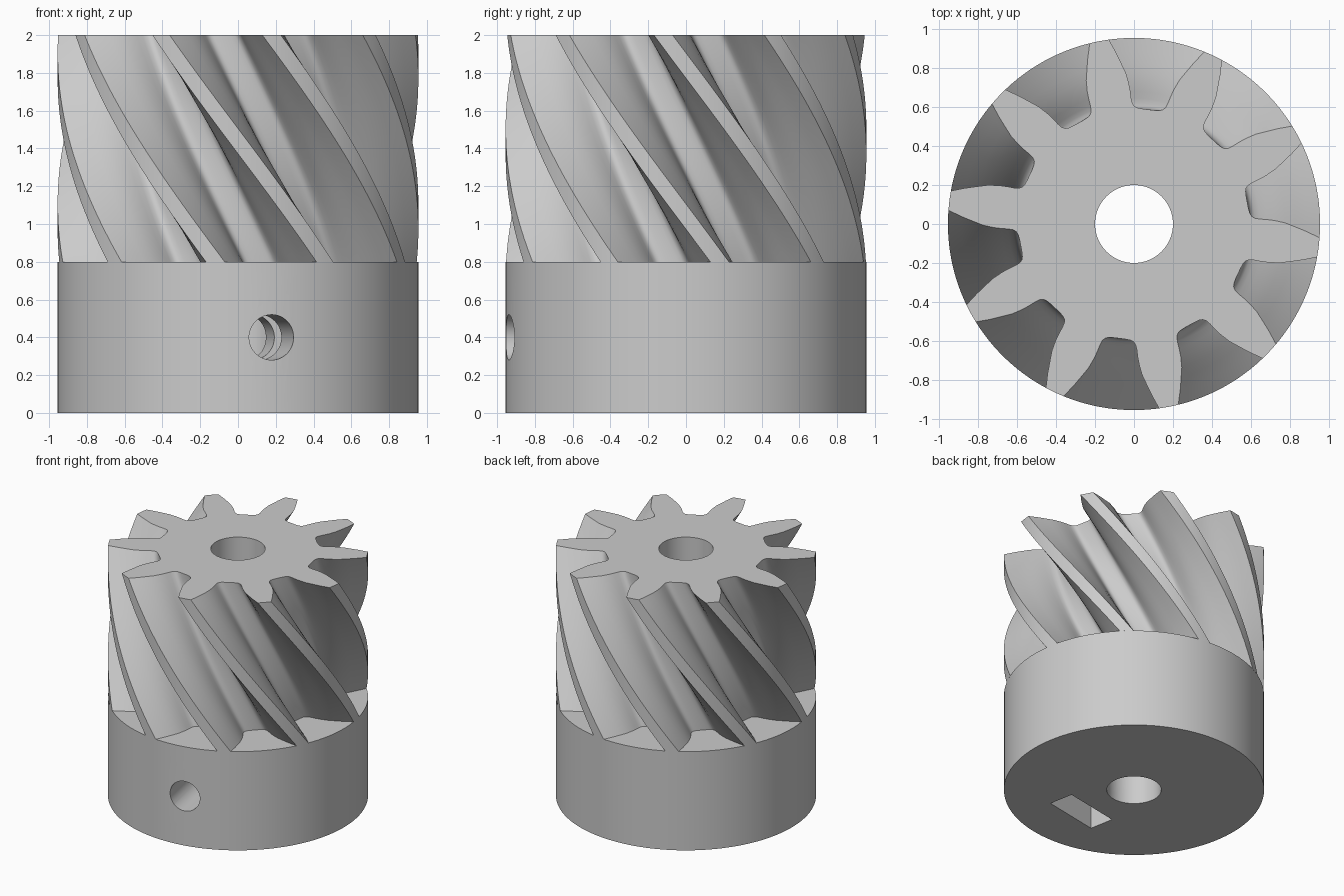
import bpy, bmesh
from math import radians, cos, sin, pi
from mathutils import Matrix, Vector

TEETH, RADIUS, BORE = 10, 0.955, 0.2
HUB_TOP, TOP = 0.8, 2.0
PHASE, TWIST, LAYERS = radians(10.75), radians(54), 36
SCREW_ANGLE = radians(280.75)

cube = bpy.data.objects.get("Cube")
if cube:
    bpy.data.objects.remove(cube, do_unlink=True)

grey = bpy.data.materials.new("plain grey")
grey.use_nodes = True
grey.diffuse_color = (0.6, 0.6, 0.6, 1)
grey.node_tree.nodes["Principled BSDF"].inputs["Base Color"].default_value = (0.6, 0.6, 0.6, 1)


def make_object(name, bm):
    bmesh.ops.recalc_face_normals(bm, faces=bm.faces)
    mesh = bpy.data.meshes.new(name)
    bm.to_mesh(mesh)
    bm.free()
    mesh.materials.append(grey)
    obj = bpy.data.objects.new(name, mesh)
    bpy.context.collection.objects.link(obj)
    return obj


def cylinder(name, radius, length, matrix, sides):
    bm = bmesh.new()
    bmesh.ops.create_cone(bm, cap_ends=True, segments=sides, radius1=radius,
                          radius2=radius, depth=length, matrix=matrix)
    return make_object(name, bm)


def cut(obj, cutters):
    """Subtract each cutter and bake the result into the mesh."""
    for cutter in cutters:
        cutter.hide_render = True
        mod = obj.modifiers.new("cut", "BOOLEAN")
        mod.operation, mod.solver, mod.object = "DIFFERENCE", "EXACT", cutter
    graph = bpy.context.evaluated_depsgraph_get()
    baked = bpy.data.meshes.new_from_object(obj.evaluated_get(graph))
    obj.modifiers.clear()
    obj.data = baked


def smooth(obj):
    bpy.ops.object.select_all(action="DESELECT")
    obj.select_set(True)
    bpy.context.view_layer.objects.active = obj
    bpy.ops.object.shade_smooth_by_angle(angle=radians(30))


# Half of one tooth gap: angle from the gap centre in degrees, radius
half_gap = [(0, .592), (3, .593), (5.5, .597), (7, .605), (8, .62), (8.5, .645),
            (8.8, .68), (9.3, .72), (10.3, .775), (11.7, .825), (13.2, .885),
            (15, RADIUS), (16.5, RADIUS), (18, RADIUS)]
pitch = [(-a, r) for a, r in reversed(half_gap[1:-1])] + half_gap
outline = [(radians(a) + 2 * pi * k / TEETH, r) for k in range(TEETH) for a, r in pitch]

# Helical teeth: the outline swept upward while turning
bm = bmesh.new()
rings = []
for i in range(LAYERS + 1):
    t = i / LAYERS
    turn = PHASE + TWIST * (1 - t)
    z = HUB_TOP + (TOP - HUB_TOP) * t
    rings.append([bm.verts.new((r * cos(a + turn), r * sin(a + turn), z)) for a, r in outline])
count = len(outline)
for low, high in zip(rings, rings[1:]):
    for j in range(count):
        k = (j + 1) % count
        bm.faces.new((low[j], low[k], high[k], high[j]))
bm.faces.new(rings[0][::-1])
bm.faces.new(rings[-1])
gear = make_object("helical_teeth", bm)

# Hub below the teeth
hub = cylinder("hub", RADIUS, HUB_TOP, Matrix.Translation((0, 0, HUB_TOP / 2)), 128)

# Shaft bore, radial screw hole and nut slot
bore = cylinder("bore_cutter", BORE, 3, Matrix.Translation((0, 0, 1)), 64)
direction = Matrix.Rotation(SCREW_ANGLE, 4, "Z")
screw = cylinder("screw_cutter", 0.12, 1.1, direction @ Matrix.Translation((0.65, 0, 0.4))
                 @ Matrix.Rotation(pi / 2, 4, "Y"), 48)
bm = bmesh.new()
bmesh.ops.create_cube(bm, size=1, matrix=direction @ Matrix.Translation((0.5, 0, 0.27))
                      @ Matrix.Diagonal(Vector((0.2, 0.47, 0.74, 1))))
slot = make_object("nut_slot_cutter", bm)

cut(gear, [bore])
cut(hub, [bore, screw, slot])
for cutter in (bore, screw, slot):
    bpy.data.objects.remove(cutter, do_unlink=True)
for part in (gear, hub):
    smooth(part)
